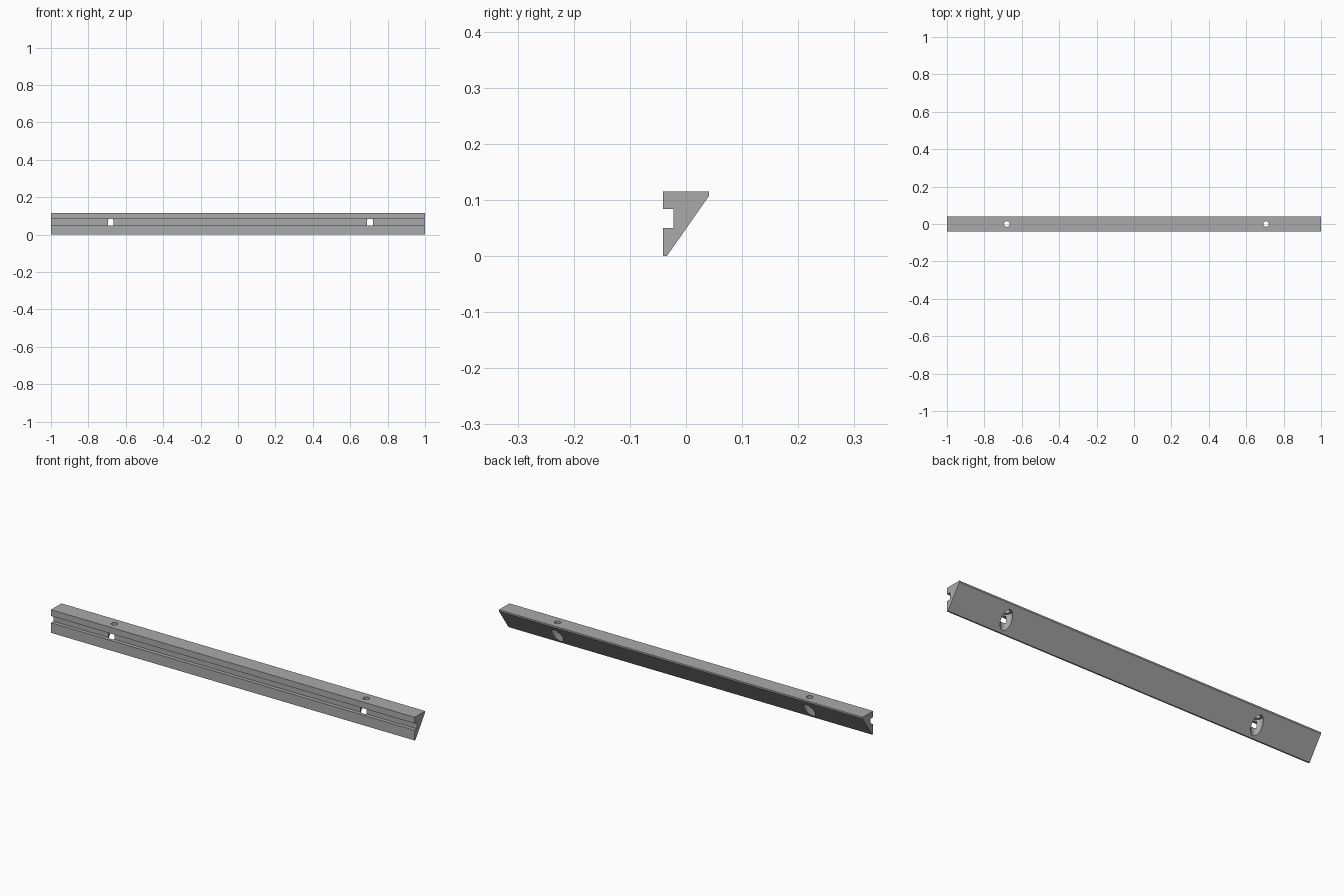
import bpy, bmesh, math

if "Cube" in bpy.data.objects:
    bpy.data.objects.remove(bpy.data.objects["Cube"], do_unlink=True)

grey = bpy.data.materials.new("plain grey")
grey.use_nodes = True
color = (0.4, 0.4, 0.4, 1)
grey.diffuse_color = color
grey.node_tree.nodes["Principled BSDF"].inputs["Base Color"].default_value = color

# Wedge cross-section (y, z) with a slot in the front face
PROFILE = [(-0.041, 0), (-0.034, 0), (0.041, 0.107), (0.041, 0.115),
           (-0.041, 0.115), (-0.041, 0.084), (-0.022, 0.084),
           (-0.022, 0.05), (-0.041, 0.05)]

bm = bmesh.new()
face = bm.faces.new([bm.verts.new((-1, y, z)) for y, z in PROFILE])
ext = bmesh.ops.extrude_face_region(bm, geom=[face])
bmesh.ops.translate(bm, vec=(2, 0, 0),
                    verts=[v for v in ext["geom"] if isinstance(v, bmesh.types.BMVert)])
bmesh.ops.recalc_face_normals(bm, faces=bm.faces)
mesh = bpy.data.meshes.new("slotted_rail")
bm.to_mesh(mesh)
bm.free()
rail = bpy.data.objects.new("slotted_rail", mesh)
bpy.context.collection.objects.link(rail)
mesh.materials.append(grey)


def drill(name, x, radius, bottom, top):
    """Cut a vertical round hole through the rail."""
    bpy.ops.mesh.primitive_cylinder_add(vertices=48, radius=radius, depth=top - bottom,
                                        location=(x, 0, (top + bottom) / 2))
    cutter = bpy.context.object
    cutter.name = name
    cutter.hide_render = True
    cutter.data.materials.append(grey)
    mod = rail.modifiers.new(name, "BOOLEAN")
    mod.operation = "DIFFERENCE"
    mod.solver = "EXACT"
    mod.object = cutter
    bpy.ops.object.select_all(action="DESELECT")
    rail.select_set(True)
    bpy.context.view_layer.objects.active = rail
    bpy.ops.object.modifier_apply(modifier=mod.name)
    bpy.data.objects.remove(cutter, do_unlink=True)


# Screw holes from the top, widened by a counterbore from the sloped back
for x in (-0.68, 0.706):
    drill("counterbore_cutter", x, 0.027, -0.05, 0.092)
    drill("screw_hole_cutter", x, 0.015, 0.08, 0.15)

bpy.ops.object.shade_smooth_by_angle(angle=math.radians(30))
